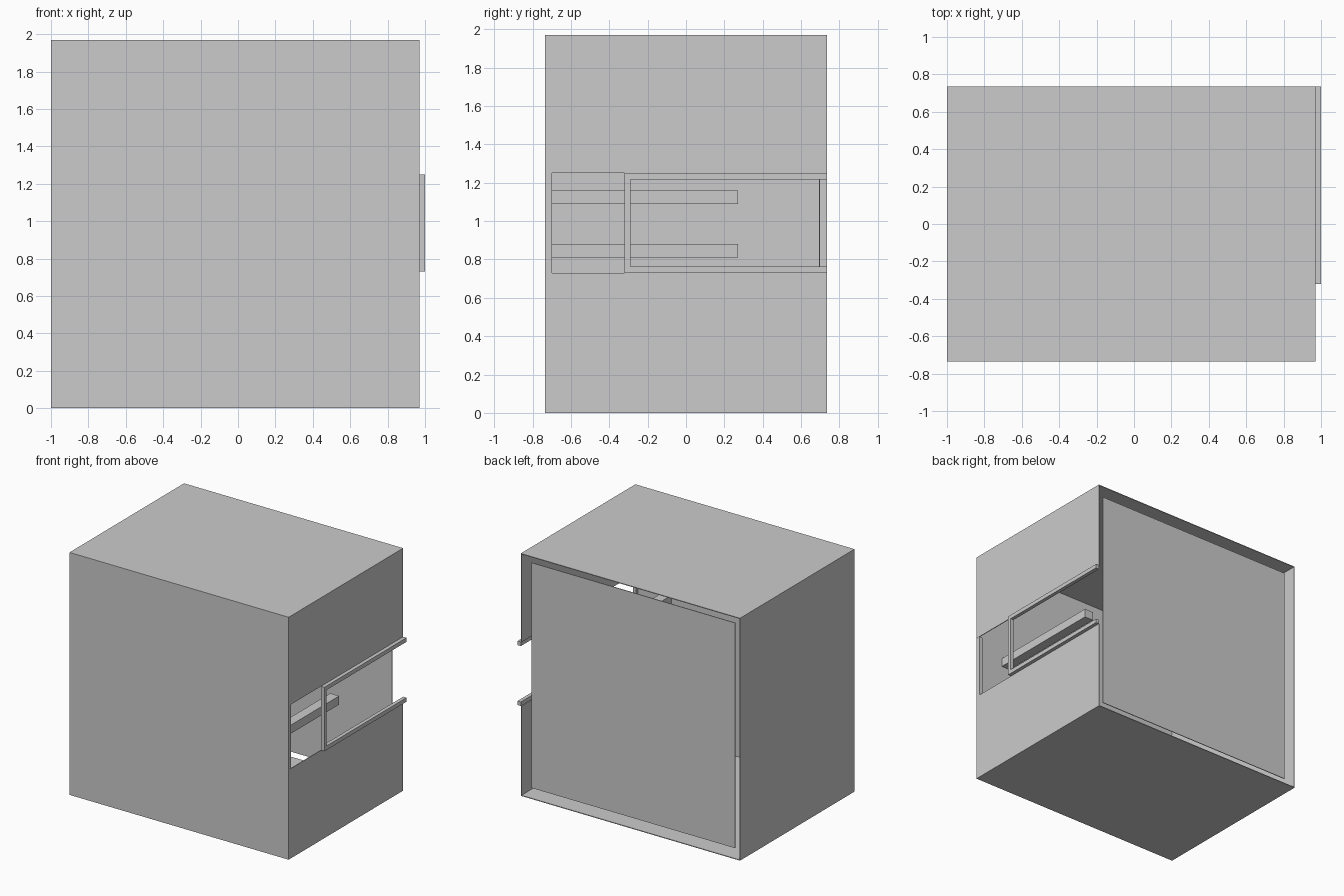
import bpy

if "Cube" in bpy.data.objects:
    bpy.data.objects.remove(bpy.data.objects["Cube"])

X0, X1 = -1.0, 0.97      # cabinet sides
Y = 0.735                # half depth
H = 1.97                 # height
S0, S1 = 0.73, 1.25      # side slot, bottom and top
T = 0.006                # sheet thickness


def box(name, x, y, z):
    """Box from (min, max) ranges on each axis."""
    bpy.ops.mesh.primitive_cube_add(
        size=1, location=(sum(x) / 2, sum(y) / 2, sum(z) / 2))
    ob = bpy.context.object
    ob.name = name
    ob.scale = (x[1] - x[0], y[1] - y[0], z[1] - z[0])
    bpy.ops.object.transform_apply(location=False, rotation=False, scale=True)
    return ob


# Thin sheet cabinet, open at the back
box("front_sheet", (X0, X1), (-Y, -Y + T), (0, H))
box("left_sheet", (X0, X0 + T), (-Y, Y), (0, H))
box("floor_sheet", (X0, X1), (-Y, Y), (0, T))
box("top_sheet", (X0, X1), (-Y, Y), (H - T, H))

# Right side split by the long slot
box("right_sheet_lower", (X1 - T, X1), (-Y, Y), (0, S0))
box("right_sheet_upper", (X1 - T, X1), (-Y, Y), (S1, H))

# Free standing back panel with a gap all around
box("back_panel", (X0 + 0.07, X1 - 0.07), (0.694, 0.70), (0.07, H - 0.07))

# Sliding frame: two rails, a leading post and a fixed front post
for name, z in (("rail_lower", (S0, S0 + 0.033)), ("rail_upper", (S1 - 0.033, S1))):
    box(name, (X1, 1.0), (-0.32, Y), z)
box("frame_post", (X1, 1.0), (-0.32, -0.29), (S0, S1))
box("slot_front_post", (X1 - 0.03, X1 - 0.002), (-Y, -0.70), (S0, S1))

# Inner runners behind the slot
for name, z in (("inner_bar_lower", (0.81, 0.88)), ("inner_bar_upper", (1.09, 1.16))):
    box(name, (0.64, 0.72), (-Y + T, 0.27), z)
